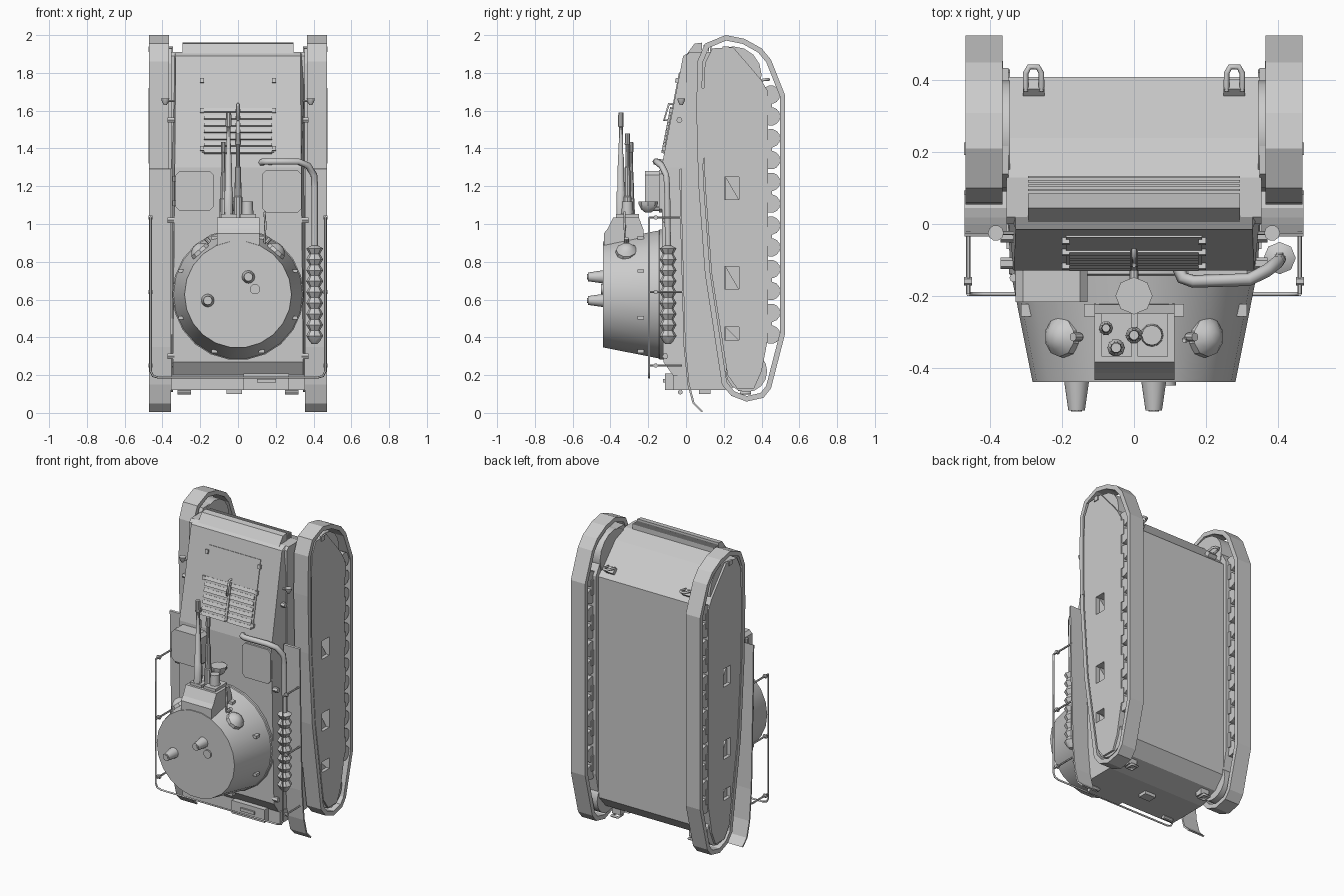
import bpy, bmesh, math
from mathutils import Vector, Matrix

if "Cube" in bpy.data.objects:
    bpy.data.objects.remove(bpy.data.objects["Cube"])


def obj(name, bm, smooth=False):
    bmesh.ops.recalc_face_normals(bm, faces=bm.faces)
    me = bpy.data.meshes.new(name)
    bm.to_mesh(me)
    bm.free()
    o = bpy.data.objects.new(name, me)
    bpy.context.collection.objects.link(o)
    if smooth:
        bpy.context.view_layer.objects.active = o
        bpy.ops.object.select_all(action='DESELECT')
        o.select_set(True)
        bpy.ops.object.shade_smooth_by_angle(angle=math.radians(35))
    return o


def loft(name, sections, closed=False, smooth=False):
    bm = bmesh.new()
    rings = [[bm.verts.new(p) for p in s] for s in sections]
    n = len(rings[0])
    pairs = list(zip(rings, rings[1:])) + ([(rings[-1], rings[0])] if closed else [])
    for a, b in pairs:
        for i in range(n):
            bm.faces.new((a[i], a[(i + 1) % n], b[(i + 1) % n], b[i]))
    if not closed:
        bm.faces.new(rings[0])
        bm.faces.new(rings[-1])
    return obj(name, bm, smooth)


def prism(name, pts, x0, x1):
    return loft(name, [[(x, y, z) for y, z in pts] for x in (x0, x1)])


def box(name, c, size, rx=0):
    bm = bmesh.new()
    m = Matrix.Translation(c) @ Matrix.Rotation(rx, 4, 'X') @ Matrix.Diagonal((*size, 1))
    bmesh.ops.create_cube(bm, size=1, matrix=m)
    return obj(name, bm)


def lathe(name, a, b, prof, n=12):
    """Revolve (fraction along axis, radius) pairs around the line a-b."""
    a, b = Vector(a), Vector(b)
    q = (b - a).to_track_quat('Z', 'Y')
    secs = []
    for t, r in prof:
        secs.append([a.lerp(b, t) + q @ Vector((r * math.cos(k * math.tau / n), r * math.sin(k * math.tau / n), 0))
                     for k in range(n)])
    return loft(name, secs, smooth=True)


def cyl(name, a, b, r, n=12, r2=None):
    return lathe(name, a, b, [(0, r), (1, r if r2 is None else r2)], n)


def tube(name, pts, r, cyclic=False):
    cu = bpy.data.curves.new(name, 'CURVE')
    cu.dimensions = '3D'
    cu.bevel_depth, cu.bevel_resolution, cu.use_fill_caps = r, 1, True
    sp = cu.splines.new('POLY')
    sp.points.add(len(pts) - 1)
    for p, co in zip(sp.points, pts):
        p.co = (*co, 1)
    sp.use_cyclic_u = cyclic
    o = bpy.data.objects.new(name, cu)
    bpy.context.collection.objects.link(o)
    bpy.ops.object.select_all(action='DESELECT')
    o.select_set(True)
    bpy.context.view_layer.objects.active = o
    bpy.ops.object.convert(target='MESH')


def inset(pts, d):
    out, n = [], len(pts)
    for i in range(n):
        p, c, q = (Vector(pts[j % n]) for j in (i - 1, i, i + 1))
        u, v = (c - p).normalized(), (q - c).normalized()
        n1, n2 = Vector((-u.y, u.x)), Vector((-v.y, v.x))
        m = (n1 + n2).normalized()
        out.append(tuple(c + m * d / m.dot(n1)))
    return out


# Hull tub and sloped upper deck
prism("hull_tub", [(0, .2), (-.07, .2), (-.07, .12), (.2, .12), (.34, .16), (.41, .24), (.41, 1.69), (.24, 1.87),
                   (.13, 1.91), (.02, 1.91), (0, 1.89)], -.355, .355)
loft("upper_deck", [[(-.355, .05, z), (-w, y, z), (w, y, z), (.355, .05, z)] for z, y, w in
                    [(.2, -.07, .345), (.27, -.12, .345), (1.30, -.13, .335), (1.89, -.015, .33), (1.91, .02, .33)]])

# Air outlet at the nose with its grille bars
prism("air_outlet", [(-.01, 1.88), (.045, 1.955), (.085, 1.96), (.085, 1.90)], -.295, .295)
for i in range(4):
    box("grille_bar", (0, .095 + i * .012, 1.93), (.59, .006, .035))

# Engine deck panel and louvres lying on the slope
SLOPE = -math.atan(.115 / .59)


def deck_y(z):
    return -.13 + .115 * (z - 1.30) / .59


box("engine_panel", (0, deck_y(1.59), 1.59), (.38, .01, .43), SLOPE)
for x in (-.095, .095):
    for i in range(7):
        z = 1.385 + i * .036
        box("louvre", (x, deck_y(z) - .006, z), (.17, .016, .022), SLOPE - .25)
for x in (-.19, .19):
    for z in (1.4, 1.6, 1.76):
        box("hinge", (x, deck_y(z) - .006, z), (.02, .02, .025), SLOPE)
box("panel_strip", (0, deck_y(1.5) - .008, 1.5), (.015, .015, .24), SLOPE)
tube("panel_handle", [(0, deck_y(1.55), 1.55), (0, deck_y(1.55) - .035, 1.55), (0, deck_y(1.63) - .025, 1.635),
                      (0, deck_y(1.63), 1.635)], .007)

# Tracks, side plates, running gear, fenders and fittings on both sides
TRACK = [(.21, 2.0), (.10, 1.955), (.06, 1.86), (.055, 1.6), (.065, 1.22), (.10, .74), (.19, .15), (.24, .09),
         (.32, .06), (.41, .08), (.45, .13), (.525, .42), (.525, 1.68), (.45, 1.87), (.40, 1.93), (.31, 1.98)]
INNER = inset(TRACK, .028)
PLATE = [(.10, 1.85), (.14, 1.93), (.25, 1.935), (.35, 1.82), (.40, 1.76), (.435, 1.70), (.435, .40), (.40, .22),
         (.36, .13), (.27, .13), (.22, .2), (.135, .74), (.10, 1.22), (.09, 1.6)]
FENDER = [(-.035, 1.29), (-.03, 1.0), (-.012, .35), (.008, .15), (.035, .05), (.08, .005)]
for s in (-1, 1):
    xi, xo = s * .366, s * .47
    loft("track", [[(x, *p) for p in ring] for x, ring in
                   ((xi, TRACK), (xo, TRACK), (xo, INNER), (xi, INNER))], closed=True)
    plate = prism("side_plate", PLATE, s * .35, s * .468)
    for z, h in ((1.19, .12), (.715, .12), (.42, .07)):
        cut = prism("chute_cutter", [(.205, z - h / 2), (.28, z - h / 2), (.28, z + h / 2), (.205, z + h / 2)],
                    s * .40, s * .5)
        cut.hide_render = True
        mod = plate.modifiers.new("chute", 'BOOLEAN')
        mod.object, mod.operation = cut, 'DIFFERENCE'
        bpy.context.view_layer.objects.active = plate
        bpy.ops.object.modifier_apply(modifier=mod.name)
        bpy.data.objects.remove(cut)
        prism("mud_chute", [(.21, z - h / 2), (.28, z - h / 2), (.21, z + h / 2)], s * .39, s * .445)
    box("plate_catch", (s * .468, .21, 1.925), (.012, .035, .03))
    box("plate_rib", (s * .468, .088, 1.52), (.012, .012, .4))
    cyl("sprocket", (s * .345, .25, 1.79), (s * .455, .25, 1.79), .15, 16)
    cyl("idler", (s * .345, .32, .22), (s * .455, .32, .22), .11, 16)
    for i in range(12):
        z = 1.685 - i * .1155
        cyl("road_wheel", (s * .372, .45, z), (s * .46, .45, z), .049, 14)
    for i in range(6):
        box("bogie_arm", (s * .415, .43, 1.627 - i * .231), (.1, .05, .1))
    prism("fender", FENDER + [(y + .01, z + .004) for y, z in reversed(FENDER)], s * .355, s * .472)
    # Marker lamps and bolts
    lathe("marker_lamp", (s * .385, -.025, 1.63), (s * .385, -.025, 1.665), [(0, .008), (.5, .018), (1, .022)], 10)
    cyl("lamp_bracket", (s * .33, -.025, 1.65), (s * .385, -.025, 1.65), .006, 6)
    for y, z in ((-.035, 1.55), (-.11, .3), (-.11, 1.02)):
        cyl("side_bolt", (s * .335, y, z), (s * .372, y, z), .016, 6)
    # Guard rail brackets
    for z in (1.035, .64, .25):
        cyl("rail_bracket", (s * .462, -.195, z), (s * .462, -.02, z), .006, 6)
        cyl("rail_clamp", (s * .452, -.16, z), (s * .474, -.16, z), .012, 6)
    # Tow shackles, front and rear
    box("shackle_base", (s * .28, .375, 1.735), (.06, .04, .04), .75)
    tube("shackle", [(s * .28 + dx, y, z) for dx, y, z in
                     ((-.022, .37, 1.755), (-.022, .42, 1.765), (-.012, .438, 1.765), (.012, .438, 1.765),
                      (.022, .42, 1.765), (.022, .37, 1.755))], .008)
    box("rear_shackle_base", (s * .28, .3, .135), (.06, .05, .04))
    tube("rear_shackle", [(s * .28 + dx, .3 + dy, .105) for dx, dy in
                          ((-.022, -.01), (-.022, .04), (.022, .04), (.022, -.01))], .008, True)
    cyl("rear_hook_pin", (s * .25, -.03, .11), (s * .32, -.03, .11), .013, 8)
box("tow_hitch", (-.02, .1, .115), (.08, .06, .03))

# Guard rail around the tail, and the slotted plate box
tube("guard_rail", [(-.462, -.195, 1.035), (-.462, -.195, .22), (-.45, -.195, .195), (-.42, -.195, .187),
                    (.42, -.195, .187), (.45, -.195, .195), (.462, -.195, .22), (.462, -.195, 1.035)], .006)
box("tail_box", (.15, -.085, .165), (.24, .05, .085))
box("tail_box_handle", (.15, -.115, .17), (.1, .012, .02))

# Turret drum
T = .627
lathe("turret", (0, -.11, T), (0, -.44, T), [(0, .348), (.09, .348), (.10, .342), (1, .283)], 22)
for x, z in ((.055, .72), (-.16, .595)):
    cyl("periscope", (x, -.43, z), (x, -.52, z), .036, 12, .023)
    cyl("periscope_glass", (x, -.515, z), (x, -.523, z), .015, 10)
cyl("roof_cap", (.09, -.43, .655), (.09, -.45, .655), .027, 12)
for s in (-1, 1):
    d = Vector((s * .66, 0, .75))
    c = Vector((0, -.315, T)) + d * .295
    lathe("vision_visor", c, c + d * .05, [(0, .058), (.4, .055), (.8, .035), (1, .015)], 10)
    c = Vector((s * .15, -.315, T + .275))
    cyl("visor_bolt", c, c + d * .03, .012, 8)
for k in range(8):
    a = math.radians(k * 45 + 22.5)
    if abs(math.sin(a)) > .2:
        p = Vector((.325 * math.cos(a), -.24, T + .325 * math.sin(a)))
        box("turret_lug", p, (.03, .035, .018))

# Gun mantlet with plates, barrels and sight
prism("mantlet", [(-.435, .83), (-.435, .95), (-.415, .975), (-.385, 1.035), (-.25, 1.035), (-.225, .97),
                  (-.215, .83)], -.11, .113)
for x in (-.048, .052):
    box("mantlet_plate", (x, -.31, 1.04), (.085, .12, .025))
GUNS = [("main_gun", -.05, -.345, 1.59, .02), ("second_gun", 0, -.31, 1.48, .019), ("third_gun", -.078, -.29, 1.435, .016)]
for name, x, y, z, r in GUNS:
    lathe(name, (x, y, 1.03), (x, y, z), [(0, r * 1.25), (.25, r * 1.2), (.26, r), (.6, r * .8), (.61, r * .6),
                                          (.86, r * .55), (.87, r * .8), (1, r * .7)], 10)
cyl("gun_sight", (.05, -.31, 1.03), (.05, -.31, 1.12), .033, 12, .028)
tube("hand_lever", [(.14, -.32, .87), (.145, -.325, 1.0), (.14, -.325, 1.065)], .006)

# Headlamp in front of the turret
lathe("headlamp", (0, -.2, 1.06), (0, -.2, 1.12), [(0, .015), (.3, .038), (.7, .05), (1, .052)], 8)
cyl("headlamp_stem", (0, -.12, 1.08), (0, -.2, 1.08), .012, 8)

# Hatches with clipped corners


def hatch(name, x0, x1, z0, z1, y0, y1, c=.02):
    pts = [(x0 + c, z0), (x1 - c, z0), (x1, z0 + c), (x1, z1 - c), (x1 - c, z1), (x0 + c, z1), (x0, z1 - c), (x0, z0 + c)]
    loft(name, [[(x, y, z) for x, z in pts] for y in (y0, y1)])


hatch("driver_hood", -.33, -.13, 1.07, 1.28, -.11, -.217)
hatch("engine_hatch", .13, .335, 1.06, 1.285, -.11, -.142)
for z in (1.11, 1.24):
    cyl("hood_hinge", (-.335, -.15, z - .015), (-.335, -.15, z + .015), .012, 8)

# Exhaust pipe and ribbed muffler
tube("exhaust_pipe", [(.125, -.125, 1.325), (.135, -.15, 1.33), (.165, -.16, 1.33), (.32, -.155, 1.33), (.37, -.13, 1.31),
                      (.402, -.105, 1.26), (.406, -.1, 1.2), (.406, -.095, .86)], .018)
RIBS = [(0, .02)] + [((i + .5) / 18, .045 if i % 2 == 0 else .028) for i in range(18)] + [(1, .015)]
lathe("muffler", (.406, -.095, .885), (.406, -.095, .365), RIBS, 8)
